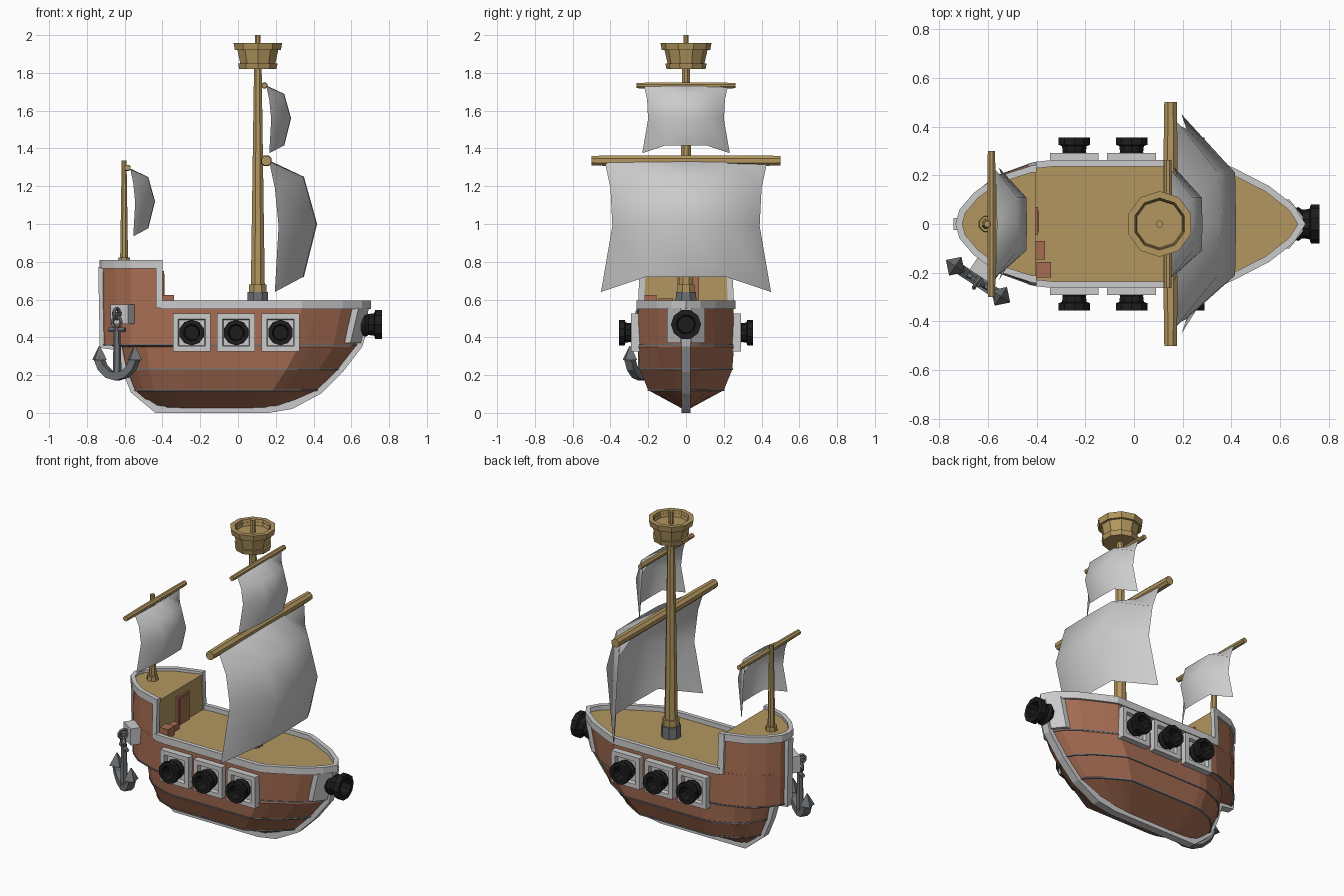
import bpy, bmesh, math
from mathutils import Matrix, Vector

if "Cube" in bpy.data.objects:
    bpy.data.objects.remove(bpy.data.objects["Cube"])

def material(name, c):
    m = bpy.data.materials.new(name)
    m.diffuse_color = (*c, 1)
    m.use_nodes = True
    m.node_tree.nodes["Principled BSDF"].inputs["Base Color"].default_value = m.diffuse_color
    return m

BROWN = material("hull_wood", (0.38, 0.15, 0.085))
TAN = material("light_wood", (0.45, 0.31, 0.115))
BLACK = material("iron_black", (0.012, 0.012, 0.012))
DARK = material("dark_grey", (0.16, 0.17, 0.18))
T, R = Matrix.Translation, Matrix.Rotation

def loft(name, rings, mat=None, M=Matrix(), closed=True, caps=True):
    """Skin a list of equal-length point rings."""
    bm = bmesh.new()
    vs = [[bm.verts.new(M @ Vector(p)) for p in r] for r in rings]
    n = len(rings[0])
    for a, b in zip(vs, vs[1:]):
        for i in range(n if closed else n - 1):
            j = (i + 1) % n
            bm.faces.new((a[i], a[j], b[j], b[i]))
    if caps:
        bm.faces.new(vs[0])
        if len(vs) > 1:
            bm.faces.new(vs[-1])
    bmesh.ops.recalc_face_normals(bm, faces=bm.faces)
    me = bpy.data.meshes.new(name)
    bm.to_mesh(me)
    bm.free()
    ob = bpy.data.objects.new(name, me)
    bpy.context.collection.objects.link(ob)
    if mat:
        me.materials.append(mat)
    return ob

def lathe(name, prof, n, M=Matrix(), mat=None, phase=0.5):
    """Revolve (radius, height) pairs around local z."""
    ang = [2 * math.pi * (i + phase) / n for i in range(n)]
    return loft(name, [[(r * math.cos(a), r * math.sin(a), h) for a in ang] for r, h in prof], mat, M)

def box(name, x0, x1, y0, y1, z0, z1, mat=None, M=Matrix()):
    return loft(name, [[(x0, y0, z), (x1, y0, z), (x1, y1, z), (x0, y1, z)] for z in (z0, z1)], mat, M)

def band(name, path, lo, hi, out, inn, mat=None, upright=False, M=Matrix()):
    """Strip along a 2D path, in plan (xy) or in profile (xz)."""
    rings = []
    for i, p in enumerate(path):
        p = Vector(p)
        d1 = (p - Vector(path[max(i - 1, 0)])).normalized()
        d2 = (Vector(path[min(i + 1, len(path) - 1)]) - p).normalized()
        d = (d1 + d2).normalized()
        k = 1 / max(0.75, d.dot(d2) if d2.length else 1)
        nrm = Vector((-d.y, d.x)) * k
        o, q = p + nrm * out, p - nrm * inn
        sec = [(o, lo), (o, hi), (q, hi), (q, lo)]
        rings.append([(v.x, h, v.y) if upright else (v.x, v.y, h) for v, h in sec])
    return loft(name, rings, mat, M)

# Plan outline of the ship: length fraction from the stern, width fraction
HALF = [(0, 0), (.01, .22), (.05, .5), (.11, .76), (.22, .97), (.27, 1),
        (.75, 1), (.80, .87), (.90, .58), (.97, .27), (1, 0)]

def half(xs, xb, w):
    return [(xs + u * (xb - xs), w * f) for u, f in HALF]

def mirrored(h):
    return h + [(x, -y) for x, y in reversed(h) if y > 0]

# Hull
LEVELS = [(.02, -.44, .20, .015), (.12, -.55, .43, .20), (.23, -.595, .54, .245),
          (.35, -.62, .635, .254), (.36, -.715, .64, .256), (.56, -.72, .69, .25)]
loft("hull", [[(x, y, z) for x, y in mirrored(half(a, b, w))] for z, a, b, w in LEVELS], BROWN)
top = half(-.72, .69, .25)
loft("main_deck", [[(x, y, .566) for x, y in mirrored(top)]], TAN)

# Plank seams
for z, a, b, w in (LEVELS[1], LEVELS[2], LEVELS[4]):
    ring = mirrored(half(a, b, w))
    band("plank_seam", ring + ring[:1], z - .004, z + .004, .004, .012, DARK)

# Main rail
fore = top[4:]
band("main_rail", fore + [(x, -y) for x, y in reversed(fore[:-1])], .55, .595, .012, .015)

# Stern castle with deck, front wall, rail and corner strips
aft = top[:5]
aft_top = [(x, y * .95) for x, y in aft]
loft("stern_castle", [[(x, y, .55) for x, y in mirrored(aft)],
                      [(x, y, .79) for x, y in mirrored(aft_top)]], BROWN)
loft("castle_deck", [[(x, y, .793) for x, y in mirrored(aft_top)]], TAN)
box("castle_front_wall", -.415, -.405, -.228, .228, .56, .792, TAN)
band("castle_rail", [(x, -y) for x, y in reversed(aft_top[1:])] + aft_top, .765, .81, .012, .015)
for s in (1, -1):
    loft("castle_corner_strip", [[(-.435, s * (y - .02), z), (-.40, s * (y - .02), z),
                                  (-.40, s * (y + .012), z), (-.435, s * (y + .005), z)]
                                 for y, z in ((.243, .555), (.231, .81))])

# Keel strip running from bow to stern
band("keel", [(.66, .43), (.64, .36), (.54, .23), (.43, .12), (.28, .04), (.16, .02), (-.43, .02),
              (-.55, .12), (-.595, .23), (-.63, .35), (-.712, .362), (-.72, .77)],
     -.025, .025, .02, .02, None, True)

# Door and chests on the main deck
box("door", -.407, -.393, -.045, .07, .566, .75, BROWN)
box("door_panel", -.395, -.389, -.03, .055, .58, .735, BROWN)
box("small_chest", -.41, -.365, -.145, -.07, .566, .605, BROWN)
box("large_chest", -.40, -.34, -.22, -.155, .566, .625, BROWN)

# Cannons and gun port frames
CANNON = [(.05, 0), (.06, .02), (.05, .035), (.053, .06), (.068, .065), (.068, .095), (.044, .095), (.038, .04)]
q = math.sqrt(2)
FRAME = [(.1 * q, 0), (.1 * q, .055), (.072 * q, .055), (.068 * q, .03)]
for s in (1, -1):
    for x in (-.245, -.01, .225):
        M = T((x, s * .236, .425)) @ R(-s * math.pi / 2, 4, 'X')
        lathe("gun_port_frame", FRAME, 4, M)
        lathe("side_cannon", CANNON, 10, T((0, s * .024, 0)) @ M, BLACK)
loft("bow_plate", [[(.59 + d, -.1, z), (.635 + d, -.1, z), (.69 + d, -.03, z),
                    (.69 + d, .03, z), (.635 + d, .1, z), (.59 + d, .1, z)]
                   for d, z in ((-.04, .37), (.003, .555))])
lathe("bow_cannon", CANNON, 10, T((.65, 0, .468)) @ R(math.pi / 2, 4, 'Y') @ Matrix.Scale(1.17, 4), BLACK)

# Masts
main = T((.105, 0, 0))
lathe("main_mast_collar", [(.06, .56), (.058, .64), (.04, .64)], 8, main, DARK)
lathe("main_mast_base", [(.05, .63), (.05, .68), (.03, .68)], 8, main, TAN)
lathe("main_mast", [(.041, .6), (.022, 1.82), (.015, 1.84), (.015, 2.0)], 8, main, TAN)
aftm = T((-.603, 0, 0))
lathe("aft_mast_collar", [(.035, .79), (.033, .822), (.02, .822)], 8, aftm, TAN)
lathe("aft_mast", [(.023, .79), (.014, 1.335)], 8, aftm, TAN)

# Crow's nest: hollow tub with two hoops
lathe("crows_nest", [(.092, 1.825), (.118, 1.94), (.102, 1.94), (.08, 1.845)], 10, main, TAN)
def hoop(r0, r1, z0, z1, t):
    lathe("nest_hoop", [(r0 - t, z0), (r0, z0), (r1, z1), (r1 - t, z1), (r0 - t, z0)], 10, main, TAN)
hoop(.103, .11, 1.82, 1.85, .025)
hoop(.128, .135, 1.92, 1.957, .028)

# Sails hung on yards; rows hold edge (x, y, z) and middle (x, z)
ROWS = [((0, .43, 0), (.01, 0)), ((.03, .40, -.14), (.18, -.08)),
        ((.05, .39, -.34), (.25, -.33)), ((.03, .45, -.69), (.18, -.61))]

def sail(name, x, z, s, yard_x, yard_z, yard_r, yard_l):
    rings = []
    for (ex, ey, ez), (mx, mz) in ROWS:
        rings.append([(x + s * a, s * b, z + s * c) for a, b, c in
                      ((ex, -ey, ez), (mx, -.21, mz), (mx + .004, 0, mz), (mx, .21, mz), (ex, ey, ez))])
    ob = loft(name + "_sail", rings, closed=False, caps=False)
    for p in ob.data.polygons:
        p.use_smooth = True
    lathe(name + "_yard", [(yard_r * .9, -yard_l), (yard_r, -yard_l * .6), (yard_r, yard_l * .6), (yard_r * .9, yard_l)],
          8, T((yard_x, 0, yard_z)) @ R(math.pi / 2, 4, 'X'), TAN)

sail("main", .165, 1.33, 1, .15, 1.335, .031, .5)
sail("top", .15, 1.73, .515, .14, 1.733, .017, .263)
sail("aft", -.57, 1.29, .515, -.585, 1.297, .018, .3)

# Anchor hanging off the stern quarter
A = T((-.64, -.235, 0)) @ R(math.radians(-33.5), 4, 'Z')
box("anchor_mount", -.055, .055, .02, .10, .47, .575, None, A)
box("anchor_hook", -.015, .015, -.02, .03, .515, .535, DARK, A)
lathe("anchor_shank", [(.024, .19), (.017, .46)], 6, A, DARK)
lathe("anchor_stock", [(.013, -.05), (.013, .05)], 6, A @ T((0, 0, .44)) @ R(math.pi / 2, 4, 'Y'), DARK)
arc = [math.radians(a) for a in range(345, 194, -25)]
band("anchor_arms", [(.122 * math.cos(a), .325 + .135 * math.sin(a)) for a in arc],
     -.022, .022, .018, .022, DARK, True, A)
for s in (1, -1):
    lathe("anchor_fluke", [(.046, 0), (.03, .03), (.003, .075)], 4, A @ T((s * .112, 0, .28)), DARK, 0)
for i, z in enumerate((.48, .525)):
    bpy.ops.mesh.primitive_torus_add(major_segments=10, minor_segments=5, major_radius=.028, minor_radius=.009)
    ring = bpy.context.object
    ring.name = "anchor_ring"
    ring.matrix_world = A @ T((0, -.005, z)) @ R(math.pi / 2, 4, 'Y' if i else 'X')
    ring.data.materials.append(DARK)
